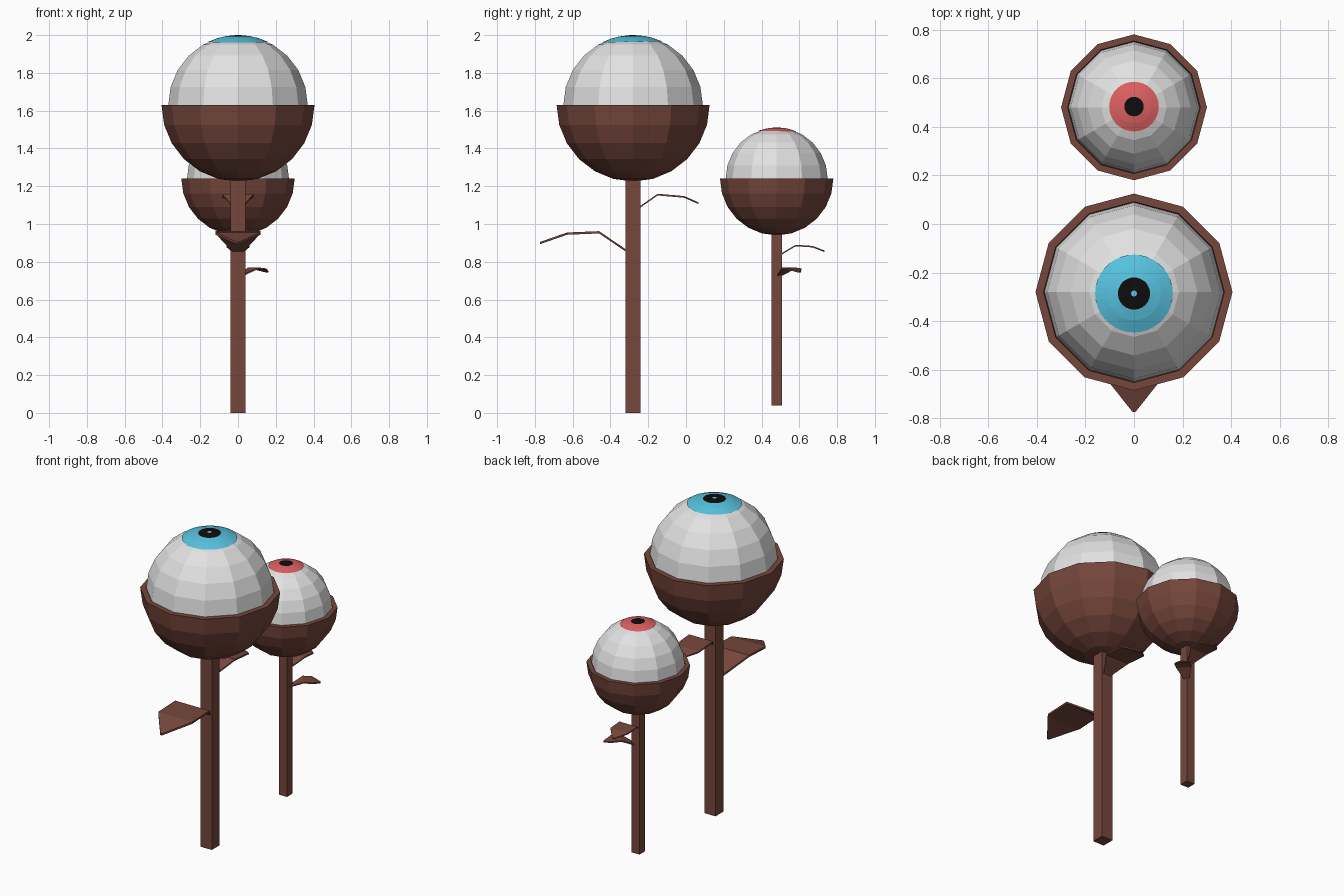
import bpy, bmesh, math
from mathutils import Vector

if "Cube" in bpy.data.objects:
    bpy.data.objects.remove(bpy.data.objects["Cube"])


def material(name, rgb):
    m = bpy.data.materials.new(name)
    m.diffuse_color = (*rgb, 1)
    m.use_nodes = True
    m.node_tree.nodes["Principled BSDF"].inputs["Base Color"].default_value = m.diffuse_color
    return m


BROWN = material("bark brown", (0.18, 0.062, 0.044))
WHITE = material("eye white", (0.76, 0.76, 0.76))
BLUE = material("iris blue", (0.095, 0.54, 0.74))
RED = material("iris red", (0.72, 0.115, 0.12))
BLACK = material("pupil black", (0.004, 0.004, 0.004))


def finish(name, bm, mats):
    bmesh.ops.recalc_face_normals(bm, faces=bm.faces)
    me = bpy.data.meshes.new(name)
    bm.to_mesh(me)
    bm.free()
    for m in mats:
        me.materials.append(m)
    ob = bpy.data.objects.new(name, me)
    bpy.context.collection.objects.link(ob)
    return ob


def lathe(name, profile, y, mat, sides=12):
    """Spin a (radius, z) profile that starts and ends on the axis."""
    bm = bmesh.new()
    verts = [bm.verts.new((r, 0, z)) for r, z in profile]
    edges = [bm.edges.new(p) for p in zip(verts, verts[1:])]
    bmesh.ops.spin(bm, geom=verts + edges, cent=(0, 0, 0), axis=(0, 0, 1),
                   angle=math.tau, steps=sides, use_merge=True)
    bmesh.ops.remove_doubles(bm, verts=bm.verts, dist=1e-5)
    bmesh.ops.translate(bm, verts=bm.verts, vec=(0, y, 0))
    return finish(name, bm, [mat])


def arc(r, zc, start, end, step=15):
    n = abs(end - start) // step
    pts = []
    for i in range(n + 1):
        a = math.radians(start + (end - start) * i / n)
        pts.append((r * math.cos(a), zc + r * math.sin(a)))
    return pts


def stem(name, y, half, z0, z1):
    bm = bmesh.new()
    bmesh.ops.create_cube(bm, size=1)
    bmesh.ops.scale(bm, verts=bm.verts, vec=(2 * half, 2 * half, z1 - z0))
    bmesh.ops.translate(bm, verts=bm.verts, vec=(0, y, (z0 + z1) / 2))
    finish(name, bm, [BROWN])


def iris(name, y, zc, r, dy, rings, mats):
    """Thin round cap on the eyeball; rings are (radius, material index)."""
    bm = bmesh.new()
    n = 36

    def on_ball(px, py):
        s = r + 0.0012
        return bm.verts.new((px, y + py, zc + math.sqrt(s * s - px * px - py * py)))

    centre, prev = on_ball(0, dy), None
    for rad, idx in rings:
        ring = [on_ball(rad * math.cos(k * math.tau / n), dy + rad * math.sin(k * math.tau / n))
                for k in range(n)]
        for k in range(n):
            j = (k + 1) % n
            if prev:
                f = bm.faces.new((prev[k], ring[k], ring[j], prev[j]))
            else:
                f = bm.faces.new((centre, ring[k], ring[j]))
            f.material_index = idx
        prev = ring
    finish(name, bm, mats)


def leaf(name, y, angle, path, half_width, base, thick):
    """Bent six-sided leaf; path is (distance from stem axis, top z)."""
    bm = bmesh.new()
    a = math.radians(angle)
    out = Vector((math.cos(a), math.sin(a), 0))
    side = Vector((-math.sin(a), math.cos(a), 0))
    widths = (base, half_width, half_width, 0.006)
    rows = []
    for (d, z), w in zip(path, widths):
        c = Vector((0, y, z)) + out * d
        low = Vector((0, 0, -thick))
        rows.append([bm.verts.new(p) for p in
                     (c - side * w, c + side * w, c + side * w + low, c - side * w + low)])
    for p, q in zip(rows, rows[1:]):
        for i in range(4):
            j = (i + 1) % 4
            bm.faces.new((p[i], p[j], q[j], q[i]))
    bm.faces.new(rows[0])
    bm.faces.new(rows[-1])
    finish(name, bm, [BROWN])


def eye_plant(tag, y, zc, cup_r, ball_r, half, z0):
    inner = ball_r + 0.003
    stem(tag + "_stem", y, half, z0, zc - cup_r + 0.015)
    lathe(tag + "_cup", arc(cup_r, zc, -90, 0) + arc(inner, zc, 0, -90), y, BROWN)
    lathe(tag + "_eyeball", arc(ball_r, zc, -90, 90), y, WHITE)


# Tall plant at the front
eye_plant("tall", -0.28, 1.63, 0.405, 0.369, 0.039, 0.0)
iris("tall_iris", -0.28, 1.63, 0.369, -0.006,
     [(0.012, 0), (0.066, 1), (0.11, 0), (0.16, 0)], [BLUE, BLACK])
leaf("tall_front_leaf", -0.28, -90,
     [(0.03, 0.86), (0.18, 0.962), (0.35, 0.955), (0.493, 0.905)], 0.12, 0.025, 0.012)
leaf("tall_back_leaf", -0.28, 90,
     [(0.03, 1.09), (0.13, 1.16), (0.27, 1.148), (0.345, 1.115)], 0.083, 0.02, 0.009)

# Short plant at the back
eye_plant("short", 0.48, 1.24, 0.30, 0.27, 0.028, 0.04)
iris("short_iris", 0.48, 1.24, 0.27, 0.003,
     [(0.04, 1), (0.07, 0), (0.102, 0)], [RED, BLACK])
leaf("short_back_leaf", 0.48, 90,
     [(0.02, 0.842), (0.10, 0.89), (0.19, 0.884), (0.252, 0.86)], 0.062, 0.015, 0.008)
leaf("short_side_leaf", 0.48, 38,
     [(0.02, 0.73), (0.10, 0.77), (0.155, 0.765), (0.2, 0.75)], 0.045, 0.012, 0.008)
